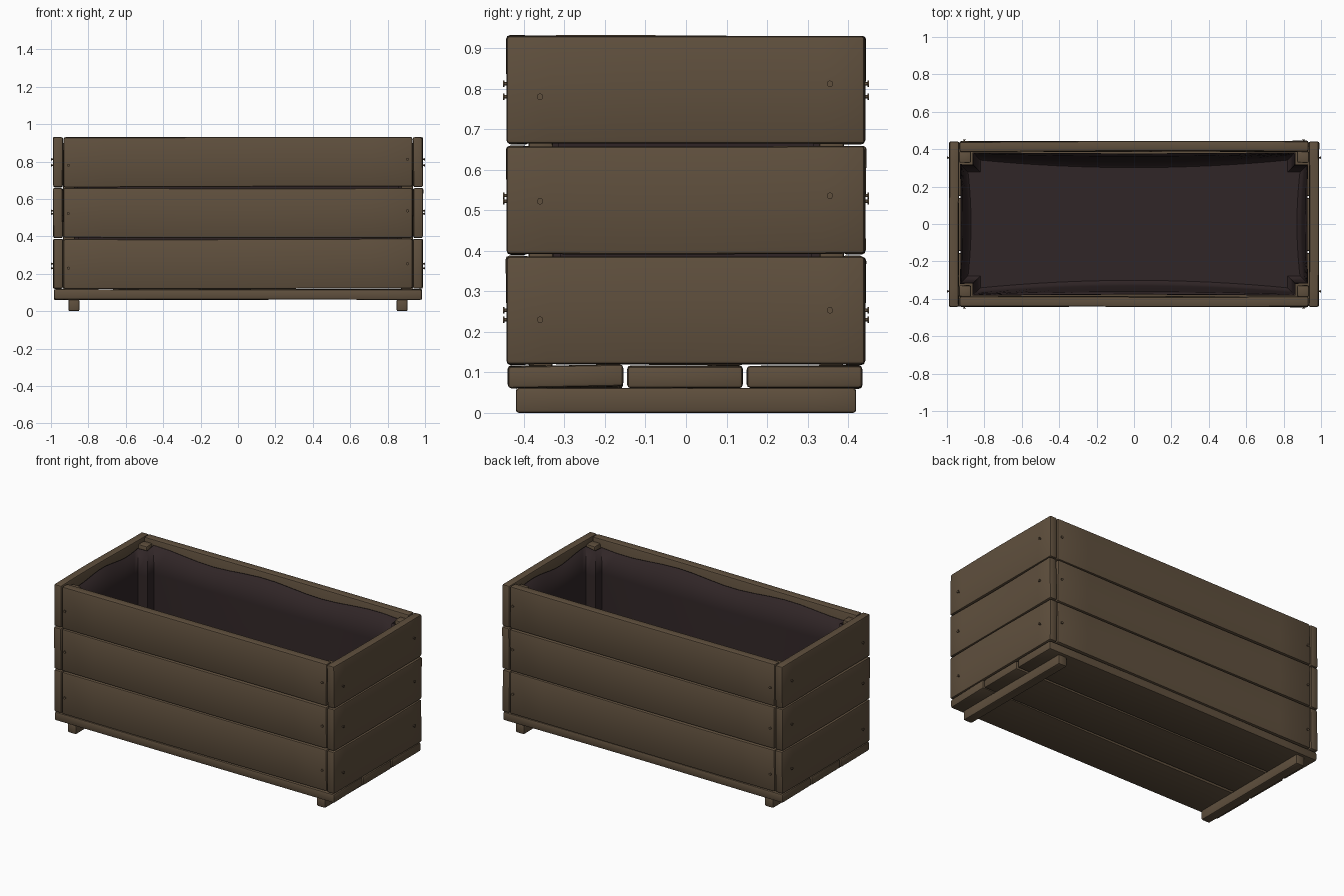
import bpy, bmesh, math, random
from mathutils import Vector

if "Cube" in bpy.data.objects:
    bpy.data.objects.remove(bpy.data.objects["Cube"])

random.seed(4)


def material(name, rgb):
    m = bpy.data.materials.new(name)
    m.diffuse_color = (*rgb, 1)
    m.use_nodes = True
    m.node_tree.nodes["Principled BSDF"].inputs["Base Color"].default_value = m.diffuse_color
    return m


WOOD = material("weathered wood", (0.115, 0.079, 0.047))
LINER = material("dark liner", (0.030, 0.019, 0.020))


def finish(bm, name, mat):
    bmesh.ops.recalc_face_normals(bm, faces=bm.faces)
    me = bpy.data.meshes.new(name)
    bm.to_mesh(me)
    bm.free()
    ob = bpy.data.objects.new(name, me)
    bpy.context.collection.objects.link(ob)
    me.materials.append(mat)
    bpy.context.view_layer.objects.active = ob
    for o in bpy.context.selected_objects:
        o.select_set(False)
    ob.select_set(True)
    bpy.ops.object.shade_smooth_by_angle(angle=math.radians(40))
    return ob


def plank(name, lo, hi, bevel=0.009, warp=0.004):
    """Bevelled board, bent slightly along its length."""
    lo, hi = Vector(lo), Vector(hi)
    size, mid = hi - lo, (lo + hi) / 2
    bm = bmesh.new()
    bmesh.ops.create_cube(bm, size=1)
    for v in bm.verts:
        v.co = Vector(v.co[i] * size[i] for i in range(3))
    bmesh.ops.bevel(bm, geom=bm.edges[:], offset=bevel, segments=2,
                    profile=0.5, affect='EDGES')
    long = max(range(3), key=lambda i: size[i])
    thin = min(range(3), key=lambda i: size[i])
    wide = 3 - long - thin
    axis = Vector((0, 0, 0))
    axis[long] = 1
    for k in range(1, 10):
        bmesh.ops.bisect_plane(bm, geom=bm.verts[:] + bm.edges[:] + bm.faces[:],
                               plane_co=axis * size[long] * (k / 10 - 0.5) * 0.95,
                               plane_no=axis)
    a, b, ph = random.uniform(-1, 1), random.uniform(-1, 1), random.uniform(0, 6)
    for v in bm.verts:
        t, w = v.co[long] / size[long], v.co[wide] / size[wide]
        v.co[thin] += warp * (a * w * t * 2 + 0.6 * math.sin(5 * t + ph) * (0.5 + w))
        v.co[wide] += warp * 0.6 * b * math.sin(4 * t + ph)
        v.co += mid
    return finish(bm, name, WOOD)


def nail(name, pos, axis):
    """Small shaft with a round head pointing outwards."""
    bm = bmesh.new()
    for r, d, c in ((0.004, 0.03, 0.0), (0.008, 0.004, 0.013)):
        ret = bmesh.ops.create_cone(bm, cap_ends=True, segments=10, radius1=r,
                                    radius2=r, depth=d)
        bmesh.ops.translate(bm, verts=ret["verts"], vec=(0, 0, c))
    rot = Vector(axis).to_track_quat('Z', 'Y')
    for v in bm.verts:
        v.co = rot @ v.co + Vector(pos)
    finish(bm, name, WOOD)


# Wall boards: three rows, long sides between the end boards
for row, z0 in enumerate((0.120, 0.392, 0.664)):
    z1 = z0 + 0.266
    for s, side in ((-1, "front"), (1, "back")):
        y0, y1 = sorted((s * 0.388, s * 0.442))
        plank(f"{side}_board_{row}", (-0.932, y0, z0), (0.932, y1, z1))
    for s, side in ((-1, "left"), (1, "right")):
        x0, x1 = sorted((s * 0.937, s * 0.988))
        plank(f"{side}_board_{row}", (x0, -0.443, z0), (x1, 0.441, z1))

# Floor boards
for i, (y0, y1) in enumerate(((-0.44, -0.155), (-0.145, 0.140), (0.150, 0.435))):
    plank(f"floor_board_{i}", (-0.985, y0, 0.062), (0.985, y1, 0.116))

# Feet and corner posts
for s, side in ((-1, "left"), (1, "right")):
    x0, x1 = sorted((s * 0.848, s * 0.907))
    plank(f"{side}_foot", (x0, -0.42, 0), (x1, 0.42, 0.062), 0.008, 0)
    for t, end in ((-1, "front"), (1, "back")):
        a0, a1 = sorted((s * 0.872, s * 0.935))
        b0, b1 = sorted((t * 0.328, t * 0.389))
        plank(f"{end}_{side}_post", (a0, b0, 0.114), (a1, b1, 0.905), 0.008, 0.002)

# Nails at the board ends
for row, (za, zb) in enumerate(((0.23, 0.253), (0.522, 0.536), (0.78, 0.812))):
    for s, side in ((-1, "left"), (1, "right")):
        nail(f"{side}_front_nail_{row}", (s * 0.985, -0.36, za), (s, 0, 0))
        nail(f"{side}_back_nail_{row}", (s * 0.985, 0.355, zb), (s, 0, 0))
        for t, end in ((-1, "front"), (1, "back")):
            nail(f"{end}_{side}_nail_{row}",
                 (s * 0.907, t * 0.437, zb if s > 0 else za), (0, t, 0))


# Liner: sheet stepping round the posts, sagging inwards towards the floor
def liner_ring(inset, sag, z, wave):
    X, Y = 0.928 - inset, 0.382 - inset
    nx, ny = 0.862 - inset, 0.318 - inset
    pts = []
    n = 16
    for s in (-1, 1):      # front run, right run, then back run, left run
        for k in range(n + 1):
            t = 2 * k / n - 1
            pts.append((-s * nx * t, s * (Y - sag * (1 - t * t)),
                        z + wave * math.sin(7 * t + s)))
        pts.append((-s * nx, s * ny, z))
        for k in range(n + 1):
            t = 2 * k / n - 1
            pts.append((-s * (X - sag * 0.4 * (1 - t * t)), -s * ny * t,
                        z + wave * math.sin(4 * t + s)))
        pts.append((-s * nx, -s * ny, z))
    return pts


bm = bmesh.new()
rings = []
for args in ((0, 0.006, 0.885, 0.012), (0.004, 0.015, 0.72, 0), (0.008, 0.025, 0.45, 0),
             (0.014, 0.035, 0.2, 0), (0.022, 0.038, 0.145, 0), (0.04, 0.04, 0.128, 0)):
    rings.append([bm.verts.new(p) for p in liner_ring(*args)])
for r0, r1 in zip(rings, rings[1:]):
    for i in range(len(r0)):
        j = (i + 1) % len(r0)
        bm.faces.new((r0[i], r0[j], r1[j], r1[i]))
bm.faces.new(rings[-1])
liner = finish(bm, "liner", LINER)
mod = liner.modifiers.new("thickness", 'SOLIDIFY')
mod.thickness = 0.004
mod.offset = 0
